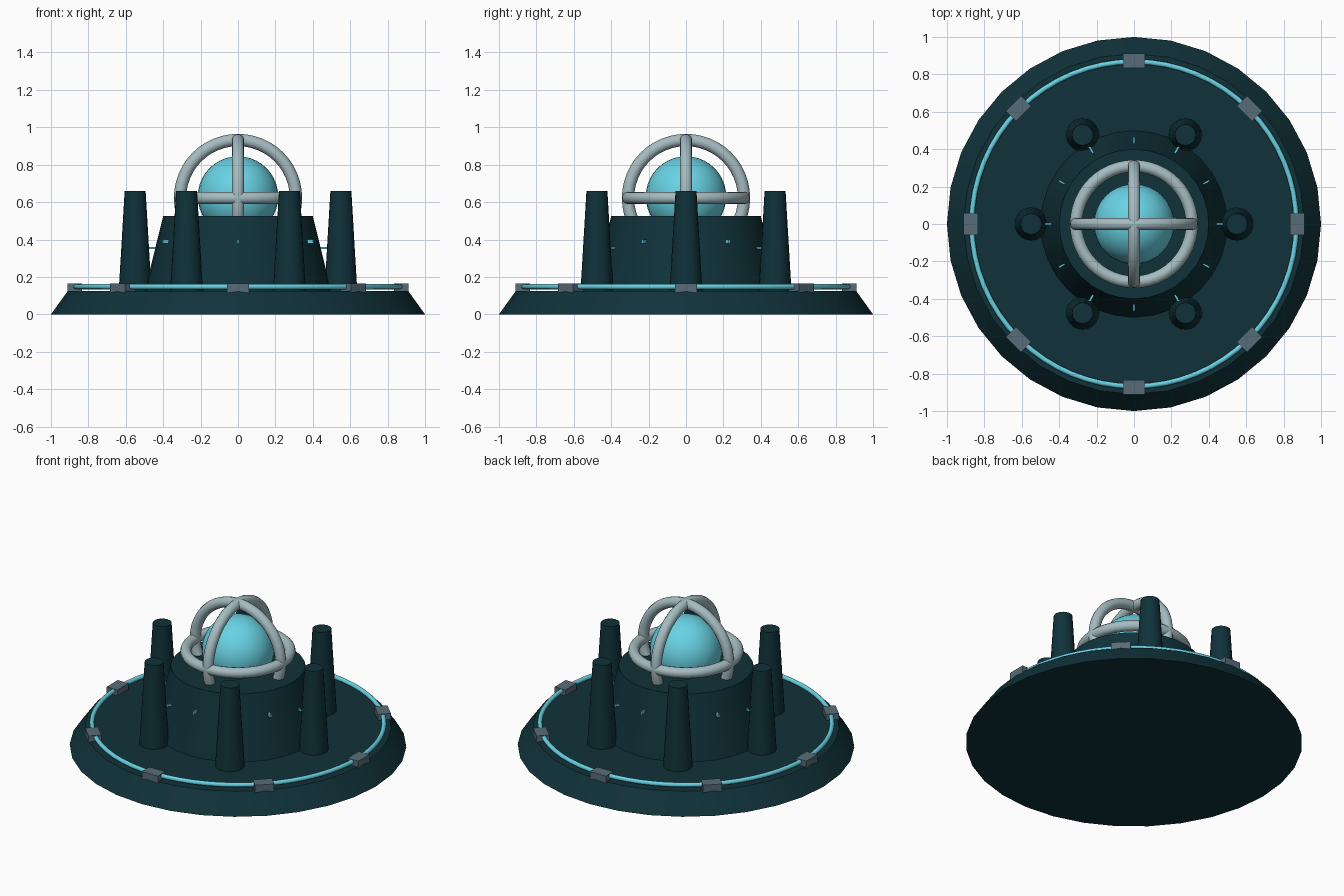
import bpy
from math import cos, sin, pi, radians

cube = bpy.data.objects.get("Cube")
if cube:
    bpy.data.objects.remove(cube, do_unlink=True)


def material(name, rgb):
    mat = bpy.data.materials.new(name)
    mat.use_nodes = True
    color = (*rgb, 1)
    mat.diffuse_color = color
    mat.node_tree.nodes["Principled BSDF"].inputs["Base Color"].default_value = color
    return mat


DARK = material("dark teal", (0.005, 0.032, 0.042))
GLOW = material("glowing cyan", (0.14, 0.645, 0.775))
PALE = material("pale metal", (0.376, 0.503, 0.533))
STEEL = material("slate steel", (0.098, 0.15, 0.188))


def finish(name, mat, smooth=True):
    obj = bpy.context.object
    obj.name = name
    obj.data.materials.append(mat)
    if smooth:
        bpy.ops.object.shade_smooth_by_angle(angle=radians(35))
    return obj


def frustum(name, r1, r2, z1, z2, mat, x=0, y=0, sides=32):
    bpy.ops.mesh.primitive_cone_add(vertices=sides, radius1=r1, radius2=r2,
                                    depth=z2 - z1, location=(x, y, (z1 + z2) / 2))
    return finish(name, mat)


def ring(name, major, minor, z, mat, rotation=(0, 0, 0), segments=48, sides=12):
    bpy.ops.mesh.primitive_torus_add(major_radius=major, minor_radius=minor,
                                     major_segments=segments, minor_segments=sides,
                                     location=(0, 0, z), rotation=rotation)
    return finish(name, mat)


def radial_box(name, radius, angle, z, size, mat):
    """Box whose local x axis points away from the centre."""
    bpy.ops.mesh.primitive_cube_add(size=1, rotation=(0, 0, angle),
                                    location=(radius * cos(angle), radius * sin(angle), z))
    bpy.context.object.scale = size
    return finish(name, mat, smooth=False)


# Platform and central pedestal
frustum("platform", 1.0, 0.91, 0, 0.125, DARK)
frustum("pedestal", 0.5, 0.4, 0.12, 0.525, DARK)

# Glowing rim ring with its clamps
ring("rim_light", 0.868, 0.014, 0.148, GLOW, segments=64)
for i in range(8):
    radial_box(f"rim_clamp_{i + 1}", 0.873, i * pi / 4, 0.138, (0.078, 0.115, 0.052), STEEL)

# Six pillars, conduits joining them to the pedestal, and lamps between them
for i in range(6):
    a = i * pi / 3
    frustum(f"pillar_{i + 1}", 0.088, 0.056, 0.12, 0.66, DARK,
            0.55 * cos(a), 0.55 * sin(a), sides=20)
    radial_box(f"conduit_{i + 1}", 0.455, a, 0.355, (0.08, 0.012, 0.012), GLOW)
    radial_box(f"lamp_{i + 1}", 0.445, a + pi / 6, 0.39, (0.04, 0.01, 0.02), GLOW)

# Orb inside a cage of three crossing hoops
bpy.ops.mesh.primitive_uv_sphere_add(segments=32, ring_count=20, radius=0.215,
                                     location=(0, 0, 0.63))
finish("orb", GLOW)
ring("cage_level_hoop", 0.31, 0.033, 0.622, PALE)
ring("cage_front_hoop", 0.31, 0.033, 0.622, PALE, (pi / 2, 0, 0))
ring("cage_side_hoop", 0.31, 0.033, 0.622, PALE, (0, pi / 2, 0))
